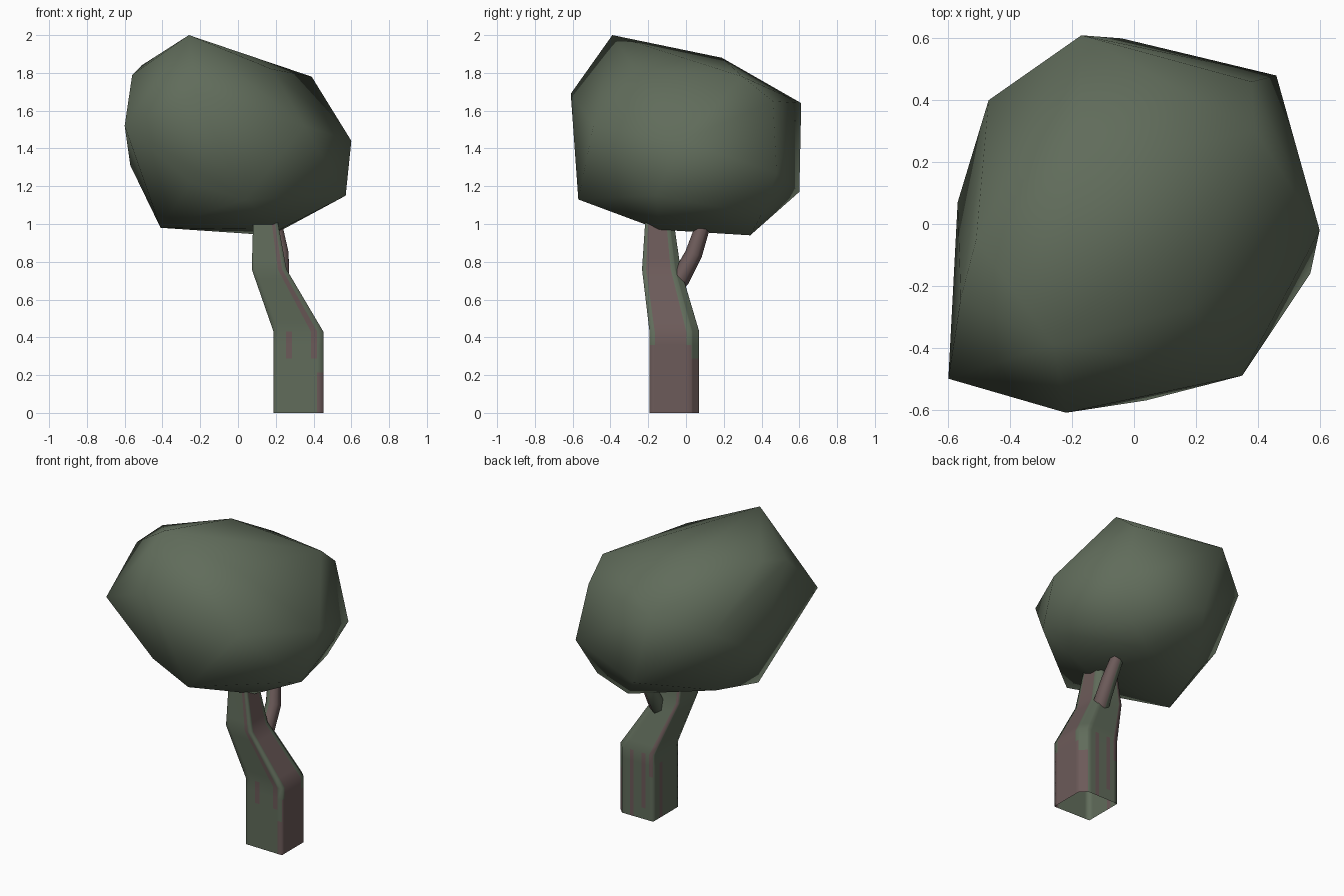
import bpy, bmesh
from mathutils import Vector

if "Cube" in bpy.data.objects:
    bpy.data.objects.remove(bpy.data.objects["Cube"])


def material(name, rgb):
    m = bpy.data.materials.new(name)
    m.diffuse_color = (*rgb, 1.0)
    m.use_nodes = True
    m.node_tree.nodes["Principled BSDF"].inputs["Base Color"].default_value = m.diffuse_color
    return m


GREEN = material("leaf_green", (0.118, 0.150, 0.104))
BROWN = material("bark_brown", (0.150, 0.103, 0.100))


def finish(name, bm, mats):
    mesh = bpy.data.meshes.new(name)
    bm.to_mesh(mesh)
    bm.free()
    for m in mats:
        mesh.materials.append(m)
    for p in mesh.polygons:
        p.use_smooth = True
    obj = bpy.data.objects.new(name, mesh)
    bpy.context.collection.objects.link(obj)
    return obj


# Crown: one faceted lump, hull of its main corners
corners = [
    (-.26, -.39, 2.0), (-.18, .19, 1.88), (-.51, -.05, 1.84), (-.56, -.24, 1.79),
    (.18, -.27, 1.82), (.39, .30, 1.78), (.38, .46, 1.65), (-.17, .61, 1.64),
    (-.22, -.61, 1.69), (-.60, -.50, 1.52), (.35, -.49, 1.52), (.60, -.02, 1.44),
    (-.47, .40, 1.52), (-.57, .07, 1.31), (.46, .48, 1.27), (-.04, .60, 1.17),
    (.57, -.16, 1.15), (.04, -.57, 1.13), (-.25, -.52, 1.22), (.36, .40, 1.05),
    (-.41, -.16, .98), (-.33, .16, 1.03), (.18, .34, .94), (.22, -.14, .97)]
bm = bmesh.new()
for c in corners:
    bm.verts.new(c)
hull = bmesh.ops.convex_hull(bm, input=bm.verts[:])
loose = [v for v in bm.verts if not v.link_faces]
bmesh.ops.delete(bm, geom=loose, context='VERTS')
bmesh.ops.recalc_face_normals(bm, faces=bm.faces[:])
finish("crown", bm, [GREEN])

# Trunk: a square post with one chamfered corner, bent and tapered.
# Unit section, anticlockwise from the front left corner
section = [(-1, -.9), (1, -.95), (1, .7), (.7, 1), (-1, 1)]
# z, x centre, y centre, x half width, y half width
levels = [(0, .32, -.065, .132, .135), (.43, .32, -.065, .132, .135),
          (.76, .165, -.133, .092, .105), (1.08, .14, -.145, .058, .07)]
SEG = 8      # strips per side
ROWS = 6     # rows per level


def ring(level):
    z, cx, cy, hx, hy = level
    pts = []
    for i, a in enumerate(section):
        b = section[(i + 1) % len(section)]
        for k in range(SEG):
            t = k / SEG
            pts.append((cx + hx * (a[0] + (b[0] - a[0]) * t),
                        cy + hy * (a[1] + (b[1] - a[1]) * t), z))
    return pts


def bark(side, k, z):
    """True where the bark shows brown through the moss."""
    if side == 0:    # front: a climbing streak, a spot and the foot
        return (k == 6 and z > .3) or (k == 2 and .28 < z < .43) or (k == 7 and z < .2)
    if side == 1:    # right: bare bark
        return z < .35 or 0 < k < 7
    if side == 2:
        return z < .3
    if side == 3:    # back: streaks
        return (k == 2 and z < .43) or (k == 5 and .1 < z < .4) or (k == 7 and z > .3)
    return k == 2 and z < .35


rows = []
for a, b in zip(levels, levels[1:]):
    for r in range(ROWS):
        t = r / ROWS
        rows.append([p + (q - p) * t for p, q in zip(a, b)])
rows.append(levels[-1])

bm = bmesh.new()
rings = [[bm.verts.new(p) for p in ring(l)] for l in rows]
n = len(rings[0])
for lo, hi in zip(rings, rings[1:]):
    for j in range(n):
        f = bm.faces.new((lo[j], lo[(j + 1) % n], hi[(j + 1) % n], hi[j]))
        f.material_index = int(bark(j // SEG, j % SEG, f.calc_center_median().z))
finish("trunk", bm, [GREEN, BROWN])

# Side branch: pentagonal tube along a bent path, running up into the crown
path = [Vector(p) for p in ((.225, -.085, .65), (.228, -.03, .71), (.228, .04, .84), (.19, .11, 1.05))]
radii = [.05, .05, .046, .036]
bm = bmesh.new()
rings = []
for i, p in enumerate(path):
    d = path[min(i + 1, len(path) - 1)] - path[max(i - 1, 0)]
    rot = Vector((0, 0, 1)).rotation_difference(d.normalized())
    circle = bmesh.ops.create_circle(bm, segments=6, radius=radii[i])["verts"]
    for v in circle:
        v.co = p + rot @ v.co
    rings.append(circle)
for lo, hi in zip(rings, rings[1:]):
    for j in range(6):
        bm.faces.new((lo[j], lo[(j + 1) % 6], hi[(j + 1) % 6], hi[j]))
bmesh.ops.recalc_face_normals(bm, faces=bm.faces[:])
for f in bm.faces:
    f.material_index = int(f.normal.x > -.3)
finish("branch", bm, [GREEN, BROWN])
